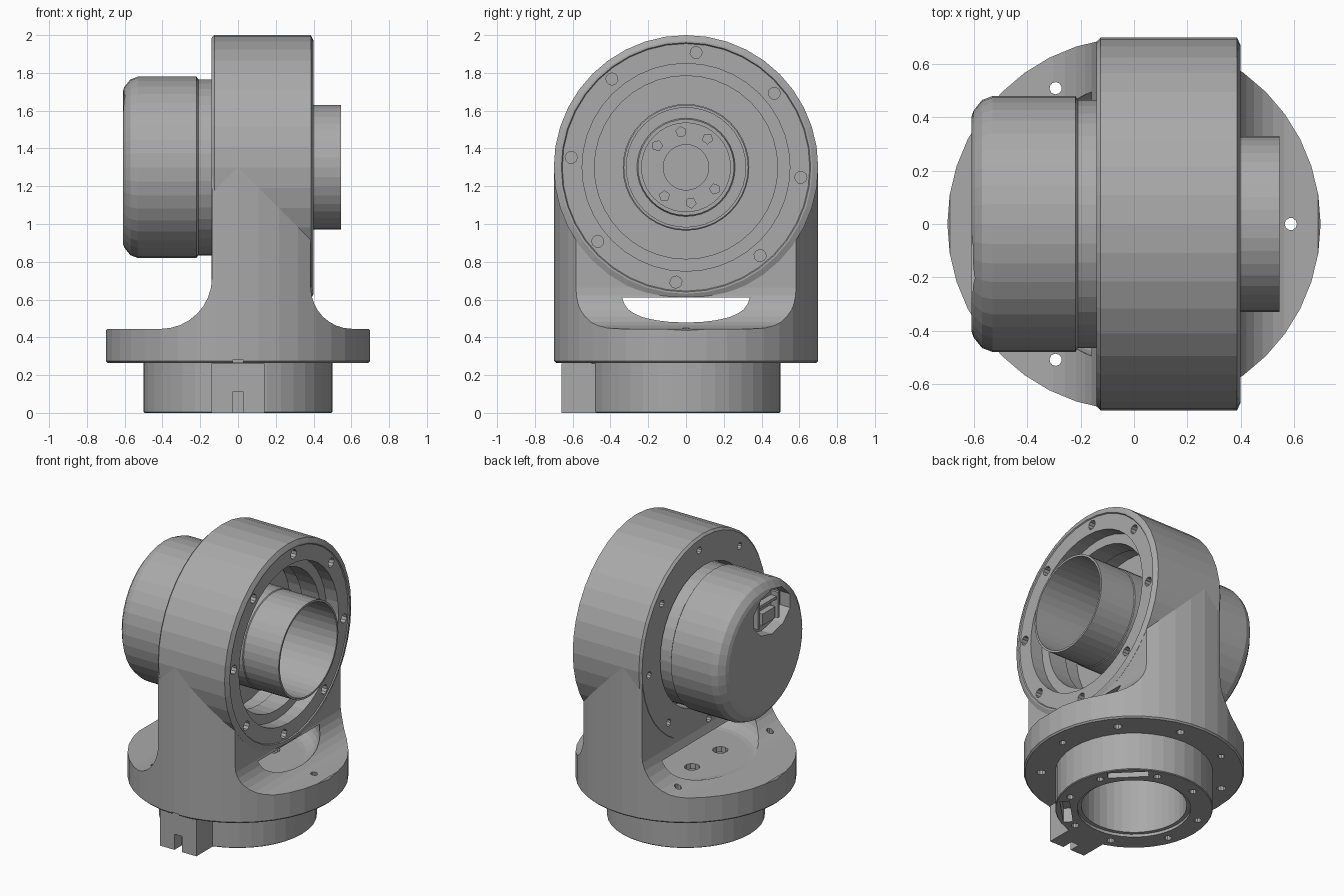
import bpy, bmesh, math
from mathutils import Matrix, Vector

old = bpy.data.objects.get("Cube")
if old:
    bpy.data.objects.remove(old, do_unlink=True)

grey = bpy.data.materials.new("satin grey")
grey.use_nodes = True
grey.diffuse_color = (0.4, 0.4, 0.4, 1)
grey.node_tree.nodes["Principled BSDF"].inputs["Base Color"].default_value = (0.4, 0.4, 0.4, 1)

AXIS_Z = 1.3
SIDEWAYS = Matrix.Translation((0, 0, AXIS_Z)) @ Matrix.Rotation(math.pi / 2, 4, 'Y')


def finish(name, bm, matrix=None):
    if matrix:
        bm.transform(matrix)
    bmesh.ops.recalc_face_normals(bm, faces=bm.faces)
    mesh = bpy.data.meshes.new(name)
    bm.to_mesh(mesh)
    bm.free()
    mesh.materials.append(grey)
    ob = bpy.data.objects.new(name, mesh)
    bpy.context.collection.objects.link(ob)
    return ob


def lathe(name, profile, matrix=None, sides=40):
    """Turn a closed (radius, height) profile about z."""
    bm = bmesh.new()
    rings = []
    for r, h in profile:
        if r == 0:
            rings.append([bm.verts.new((0, 0, h))] * sides)
        else:
            rings.append([bm.verts.new((r * math.cos(math.tau * i / sides),
                                        r * math.sin(math.tau * i / sides), h))
                          for i in range(sides)])
    for a, b in zip(rings, rings[1:] + rings[:1]):
        for i in range(sides):
            j = (i + 1) % sides
            corners = list(dict.fromkeys((a[i], a[j], b[j], b[i])))
            if len(corners) > 2:
                bm.faces.new(corners)
    return finish(name, bm, matrix)


def rod(name, radius, low, high, matrix=None, sides=40):
    return lathe(name, [(0, low), (radius, low), (radius, high), (0, high)], matrix, sides)


def box(name, size, centre, turn=0):
    bm = bmesh.new()
    bmesh.ops.create_cube(bm, size=1, matrix=Matrix.Diagonal((*size, 1)))
    return finish(name, bm, Matrix.Rotation(turn, 4, 'Z') @ Matrix.Translation(centre))


def prism(name, points, depth):
    """Extrude an (x, z) outline along y."""
    bm = bmesh.new()
    face = bm.faces.new([bm.verts.new((x, -depth, z)) for x, z in points])
    out = bmesh.ops.extrude_face_region(bm, geom=[face])
    bmesh.ops.translate(bm, vec=(0, 2 * depth, 0),
                        verts=[v for v in out['geom'] if isinstance(v, bmesh.types.BMVert)])
    return finish(name, bm)


def measure(mesh):
    """Volume of a mesh, and whether it is closed."""
    bm = bmesh.new()
    bm.from_mesh(mesh)
    result = bm.calc_volume(signed=True), all(e.is_manifold for e in bm.edges)
    bm.free()
    return result


def combine(ob, operation, *others):
    """Apply booleans, retrying until the volume changes the right way."""
    sign = 1 if operation == 'UNION' else -1
    for other in others:
        before = measure(ob.data)[0]
        for solver, nudge in (('MANIFOLD', 0), ('EXACT', 0), ('MANIFOLD', 3e-4), ('EXACT', 3e-4)):
            other.location = (nudge, nudge, nudge)
            mod = ob.modifiers.new("bool", 'BOOLEAN')
            mod.operation, mod.solver, mod.object = operation, solver, other
            bpy.context.view_layer.update()
            mesh = bpy.data.meshes.new_from_object(
                ob.evaluated_get(bpy.context.evaluated_depsgraph_get()))
            ob.modifiers.clear()
            volume, closed = measure(mesh)
            if closed and volume > 0 and sign * (volume - before) > 1e-6:
                break
        ob.data = mesh
        bpy.data.objects.remove(other, do_unlink=True)


def arc(cx, cz, r, start, end, steps=8):
    angles = [math.radians(start + (end - start) * i / steps) for i in range(steps + 1)]
    return [(cx + r * math.cos(a), cz + r * math.sin(a)) for a in angles]


def hole_circle(count, radius, hole, low, high, start=0, matrix=None, sides=10):
    base = matrix or Matrix()
    return [rod("hole_cutter", hole, low, high,
                base @ Matrix.Rotation(math.radians(start) + i * math.tau / count, 4, 'Z')
                @ Matrix.Translation((radius, 0, 0)), sides)
            for i in range(count)]


# Yoke: round column trimmed to a flared side outline
yoke = lathe("yoke_housing", [(0, .265), (.69, .265), (.7, .275), (.7, 1.3), (0, 1.3)])
outline = [(-.8, .2), (.8, .2), (.8, .34), (.69, .445)]
outline += arc(.605, .665, .22, 270, 180)
outline += [(.385, 1.4), (-.138, 1.4)]
outline += arc(-.408, .715, .27, 0, -90)
outline += [(-.69, .445), (-.8, .34)]
combine(yoke, 'INTERSECT', prism("outline_cutter", outline, .9))

# Horizontal ring with a shallow lip, its stepped bore and the dished hollow below it
ring = lathe("ring", [(0, -.14), (.685, -.14), (.7, -.125), (.7, .386), (.67, .4),
                      (.66, .4), (.655, .393), (0, .393)], SIDEWAYS)
combine(yoke, 'UNION', ring)
bore = lathe("bore_cutter", [(0, -.3), (.485, -.3), (.485, -.02), (.51, -.02), (.51, .16),
                             (.485, .16), (.485, .3), (.55, .3), (.55, .5), (0, .5)], SIDEWAYS)
dish = lathe("dish_cutter", [(0, .438)] + arc(.4, .558, .12, -90, 0, 6) + [(.52, .61), (0, .61)])
combine(yoke, 'DIFFERENCE', bore, dish)

# Bolt holes in both ring faces, the base flange and the floor
cutters = hole_circle(8, .61, .032, .32, .5, -5, SIDEWAYS)
cutters += hole_circle(8, .61, .024, -.3, -.08, -5, SIDEWAYS)
cutters += hole_circle(3, .588, .023, .2, .6)
cutters += hole_circle(3, .588, .028, .2, .33, 40) + hole_circle(3, .588, .028, .2, .33, 80)
cutters += hole_circle(4, .22, .05, .35, .5, 45)
cutters += [rod("well_cutter", .336, .2, .4), box("notch_cutter", (.06, .06, .03), (0, -.7, .265))]
combine(yoke, 'DIFFERENCE', *cutters)

# Pedestal under the flange with slots, screw holes and a locating lug
pedestal = lathe("pedestal", [(.36, 0), (.495, 0), (.5, .005), (.5, .275), (.335, .275),
                              (.335, .02), (.36, .02)])
combine(pedestal, 'UNION', box("lug", (.28, .23, .26), (0, -.545, .1305)))
cutters = [box("slot_cutter", (.06, .26, .2), (.43, 0, 0), math.pi / 4 + i * math.pi / 2)
           for i in range(4)]
cutters += hole_circle(4, .43, .025, -.1, .06, 20) + hole_circle(4, .43, .025, -.1, .06, 70)
cutters += [box("lug_slot_cutter", (.06, .12, .22), (0, -.64, 0))]
combine(pedestal, 'DIFFERENCE', *cutters)

# Drive unit: rounded motor can, mounting flange and open hollow tube
drive = lathe("drive_unit", [
    (0, -.61), (.40, -.61), (.425, -.602), (.465, -.57), (.48, -.53), (.48, -.22), (.466, -.21),
    (.466, -.01), (.505, -.01), (.505, .05), (.335, .05), (.335, .27), (.33, .275),
    (.33, .545), (.316, .545), (.316, 0), (.26, 0), (.25, .03), (.12, .03), (.12, -.1), (0, -.1)],
    SIDEWAYS)
cutters = [c for start in (8, 53, 143)
           for c in hole_circle(2, .19, .028, -.03, .1, start, SIDEWAYS, 5)]
connector = Vector((-.6, -.08, 1.555))
turned = Matrix.Translation(connector) @ Matrix.Rotation(math.pi / 2, 4, 'Y')
cutters.append(rod("connector_cutter", .155, -.1, .07, turned @ Matrix.Diagonal((1, 1.35, 1, 1)), 10))
combine(drive, 'DIFFERENCE', *cutters)

# Connector details inside the cap recess
box("connector_block", (.05, .14, .08), connector + Vector((.055, -.02, -.05)))
for i, side in enumerate((-1, 1)):
    box(f"connector_rib_{i + 1}", (.06, .02, .18), connector + Vector((.045, side * .11, 0)))
box("connector_bar", (.05, .24, .02), connector + Vector((.05, 0, .05)))

# Raised ring around the output hub
lathe("hub_ring", [(.235, .02), (.255, .02), (.255, .07), (.235, .07)], SIDEWAYS)
